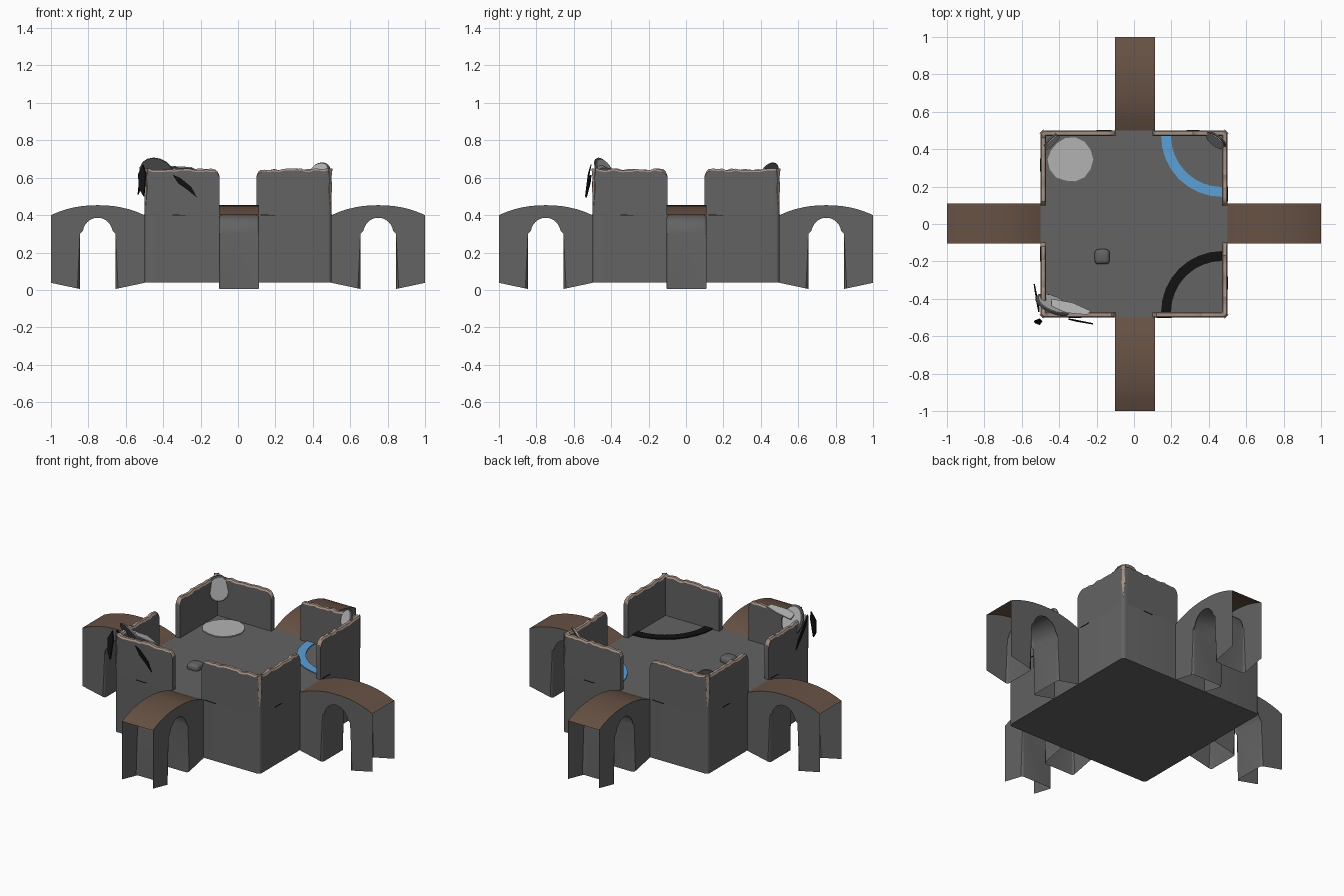
import bpy, bmesh, math, random
from mathutils import Vector, Matrix

if "Cube" in bpy.data.objects:
    bpy.data.objects.remove(bpy.data.objects["Cube"])

random.seed(4)


def mat(name, rgb):
    m = bpy.data.materials.new(name)
    m.diffuse_color = (*rgb, 1)
    m.use_nodes = True
    m.node_tree.nodes["Principled BSDF"].inputs["Base Color"].default_value = m.diffuse_color
    return m


GREY = mat("stone_grey", (0.125, 0.125, 0.125))
BROWN = mat("deck_brown", (0.135, 0.083, 0.058))
TAN = mat("worn_tan", (0.37, 0.275, 0.225))
LIGHT = mat("light_grey", (0.45, 0.45, 0.45))
BLUE = mat("blue", (0.107, 0.35, 0.67))
BLACK = mat("black", (0.006, 0.006, 0.006))


def finish(name, bm, mats, angle=35, normals=True):
    bmesh.ops.remove_doubles(bm, verts=bm.verts, dist=1e-5)
    if normals:
        bmesh.ops.recalc_face_normals(bm, faces=bm.faces)
    me = bpy.data.meshes.new(name)
    bm.to_mesh(me)
    bm.free()
    for m in mats:
        me.materials.append(m)
    for p in me.polygons:
        p.use_smooth = True
    me.set_sharp_from_angle(angle=math.radians(angle))
    ob = bpy.data.objects.new(name, me)
    bpy.context.collection.objects.link(ob)
    return ob


def prism(name, pts, offset, material):
    """Flat polygon of 3D points extruded by an offset vector."""
    bm = bmesh.new()
    f = bm.faces.new([bm.verts.new(p) for p in pts])
    r = bmesh.ops.extrude_face_region(bm, geom=[f], use_keep_orig=True)
    vs = [g for g in r["geom"] if isinstance(g, bmesh.types.BMVert)]
    bmesh.ops.translate(bm, verts=vs, vec=offset)
    return finish(name, bm, [material])


# Main block with rounded upright edges
bm = bmesh.new()
bmesh.ops.create_cube(bm, size=1, matrix=Matrix.Translation((0, 0, 0.22)) @ Matrix.Diagonal((1, 1, 0.36, 1)))
upright = [e for e in bm.edges if abs(e.verts[0].co.z - e.verts[1].co.z) > 0.1]
bmesh.ops.bevel(bm, geom=upright, offset=0.02, segments=4, profile=0.5, affect='EDGES')
finish("main_block", bm, [GREY])


# Corner walls: L-shaped, with an uneven worn rim
def corner_wall(sx, sy):
    n = 14
    run = [0.1, 0.108] + [0.12 + 0.34 * i / n for i in range(n + 1)]
    path = [((t, 0.5), (t, 0.47)) for t in run]
    for a in (90, 67.5, 45, 22.5, 0):
        c, s = math.cos(math.radians(a)), math.sin(math.radians(a))
        path.append(((0.48 + 0.02 * c, 0.48 + 0.02 * s), (0.47, 0.47)))
    path += [((0.5, t), (0.47, t)) for t in reversed(run)]
    bm = bmesh.new()
    rows = []
    last = len(path) - 1
    for i, (o, q) in enumerate(path):
        edge = min(i, last - i)
        top = 0.612 if edge == 0 else 0.632 if edge == 1 else 0.645 + random.uniform(-0.006, 0.005)
        if edge >= n + 3:
            top = 0.65
        o, q = Vector(o), Vector(q)
        o2, q2 = o.lerp(q, 0.22), q.lerp(o, 0.22)
        prof = [(o, 0.4), (o, top - 0.01), (o2, top), (q2, top), (q, top - 0.01), (q, 0.4)]
        rows.append([bm.verts.new((p.x * sx, p.y * sy, z)) for p, z in prof])
    for a, b in zip(rows, rows[1:]):
        for k in range(5):
            f = bm.faces.new((a[k], b[k], b[k + 1], a[k + 1]))
            f.material_index = 1 if k in (1, 2, 3) else 0
    bm.faces.new(rows[0])
    bm.faces.new(rows[-1])
    finish("corner_wall", bm, [GREY, TAN], 30)
    # worn chip running down the outer corner
    d = Vector((sx, sy, 0)).normalized()
    t = Vector((-sy, sx, 0)).normalized()
    c = Vector((0.492 * sx, 0.492 * sy, 0))
    shape = [(-0.014, 0.648), (0.014, 0.648), (0.006, 0.60), (0.011, 0.55), (0.0, 0.44), (-0.009, 0.53), (-0.005, 0.60)]
    prism("corner_chip", [c + t * w + Vector((0, 0, z)) for w, z in shape], d * 0.005, TAN)


for sx in (-1, 1):
    for sy in (-1, 1):
        corner_wall(sx, sy)


# Arched bridges: open shells with a curved deck
def bridge(turn):
    arch = [(0.655, 0.005)]
    for i in range(17):
        a = math.pi * (1 - i / 16)
        arch.append((0.75 + 0.095 * math.cos(a), 0.3 + 0.1 * math.sin(a)))
    arch.append((0.845, 0.005))
    deck = []
    for i in range(13):
        s = 1 - i / 6
        deck.append((0.75 + 0.25 * s, 0.4 + 0.053 * (1 - abs(s) ** 2.2)))
    outline = [(0.5, 0.038)] + arch + [(1.0, 0.038)] + deck
    bm = bmesh.new()
    sides = [[bm.verts.new((x, w, z)) for x, z in outline] for w in (-0.107, 0.107)]
    L, R = sides
    bm.faces.new(L)
    bm.faces.new(list(reversed(R)))
    na = len(arch)
    for i in range(1, na):
        bm.faces.new((L[i + 1], L[i], R[i], R[i + 1]))
    for i in range(na + 2, len(outline) - 1):
        bm.faces.new((L[i + 1], L[i], R[i], R[i + 1])).material_index = 1
    rim = [bm.edges.get((S[i], S[i + 1])) for S in sides for i in range(1, na)]
    bmesh.ops.bevel(bm, geom=rim, offset=0.014, segments=3, profile=0.5, affect='EDGES')
    rot = Matrix.Rotation(turn * math.pi / 2, 4, 'Z')
    shift = Vector((0.006, 0, 0)) if turn % 2 else Vector((0, 0.003, 0))
    bmesh.ops.transform(bm, matrix=Matrix.Translation(shift) @ rot, verts=bm.verts)
    finish("arched_bridge", bm, [GREY, BROWN], 40, normals=False)


for k in range(4):
    bridge(k)


# Painted quarter rings on the floor
def quarter_ring(name, sy, material):
    angles = [math.pi + math.pi / 2 * i / 8 for i in range(9)]
    pts = [(0.47 + r * math.cos(a), sy * (0.47 + r * math.sin(a)), 0.4)
           for r, seq in ((0.325, angles), (0.272, angles[::-1])) for a in seq]
    prism(name, pts, Vector((0, 0, 0.006)), material)


quarter_ring("blue_floor_arc", 1, BLUE)
quarter_ring("black_floor_arc", -1, BLACK)

# Light patch on the floor
pts = []
for i in range(14):
    a = 2 * math.pi * i / 14
    r = 0.118 + random.uniform(-0.006, 0.006)
    pts.append((-0.34 + r * math.cos(a), 0.345 + r * math.sin(a), 0.4))
prism("floor_patch", pts, Vector((0, 0, 0.006)), LIGHT)

# Small rounded button on the floor
bm = bmesh.new()
bmesh.ops.create_cube(bm, size=1, matrix=Matrix.Translation((-0.17, -0.175, 0.41)) @ Matrix.Diagonal((0.08, 0.08, 0.05, 1)))
bmesh.ops.bevel(bm, geom=bm.edges[:], offset=0.02, segments=3, profile=0.5, affect='EDGES')
finish("floor_button", bm, [GREY], 60)


# Splash discs on the wall corners, light on the front and grey behind
def splash(name, centre, normal, rx, ry, back):
    q = Vector(normal).to_track_quat('Z', 'Y')
    for part, m, k, lift, thick in (("back", back, 1.0, 0, 0.008), ("face", LIGHT, 0.88, 0.008, 0.006)):
        ring = []
        for i in range(16):
            a = math.tau * i / 16
            ring.append(Vector(centre) + q @ Vector((rx * k * math.cos(a), ry * k * math.sin(a), lift)))
        prism(name + "_" + part, ring, q @ Vector((0, 0, thick)), m)


splash("far_splash", (-0.445, 0.445, 0.585), (1, -1, 0.25), 0.065, 0.078, GREY)
splash("right_splash", (0.44, 0.45, 0.63), (-0.7, -0.9, 0.6), 0.065, 0.055, GREY)
splash("left_splash", (-0.435, -0.435, 0.625), (0.35, 0.75, 0.45), 0.10, 0.09, GREY)

# Light smear along the top of the front wall
prism("wall_smear", [(-0.44, -0.40, 0.64), (-0.33, -0.42, 0.645), (-0.23, -0.465, 0.64), (-0.25, -0.485, 0.65),
                     (-0.36, -0.475, 0.655), (-0.44, -0.45, 0.66)], Vector((0, 0, 0.007)), LIGHT)

# Black claw marks on the left front corner
prism("front_claw", [(-0.35, -0.505, 0.615), (-0.31, -0.515, 0.60), (-0.25, -0.525, 0.55), (-0.22, -0.53, 0.495),
                     (-0.27, -0.52, 0.535), (-0.32, -0.51, 0.57)], Vector((0, -0.007, 0)), BLACK)
prism("side_claw", [(-0.505, -0.47, 0.66), (-0.515, -0.42, 0.62), (-0.525, -0.35, 0.56), (-0.53, -0.32, 0.51),
                    (-0.52, -0.38, 0.55), (-0.505, -0.45, 0.60)], Vector((-0.007, 0, 0)), BLACK)
prism("corner_claw", [(-0.505, -0.505, 0.67), (-0.49, -0.52, 0.62), (-0.50, -0.535, 0.50), (-0.525, -0.525, 0.54),
                      (-0.53, -0.515, 0.62)], Vector((-0.005, -0.005, 0)), BLACK)

# Hairline cracks where the walls meet the block
for k in range(4):
    rot = Matrix.Rotation(k * math.pi / 2, 3, 'Z')
    for x0, x1 in ((-0.35, -0.28), (0.12, 0.20)):
        pts = [(x0, -0.5, 0.399), (x1, -0.5, 0.397), (x1, -0.5, 0.401), (x0, -0.5, 0.403)]
        prism("wall_crack", [rot @ Vector(p) for p in pts], rot @ Vector((0, -0.002, 0)), BLACK)
